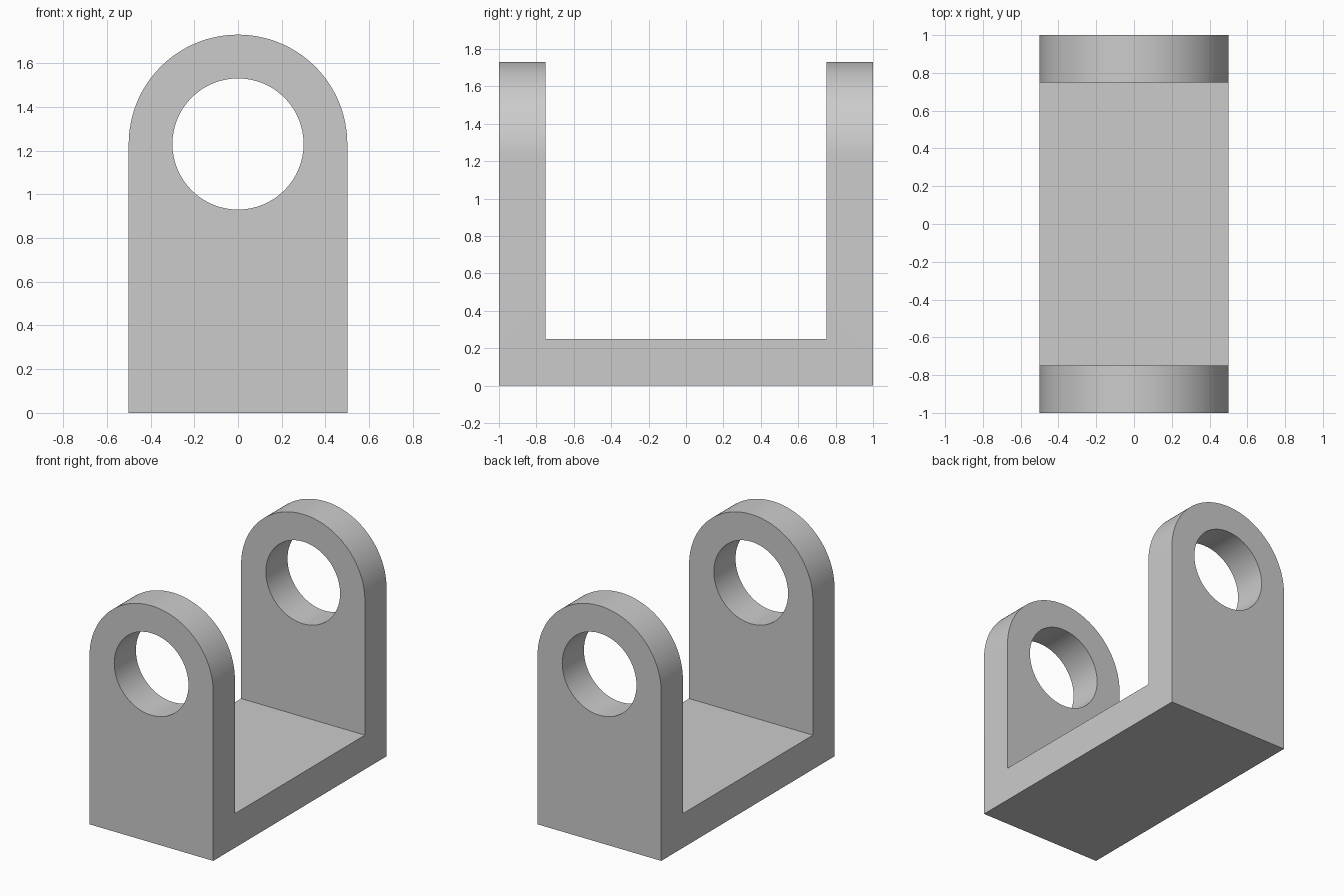
import bpy
import math

cube = bpy.data.objects.get("Cube")
if cube:
    bpy.data.objects.remove(cube, do_unlink=True)

HALF_WIDTH = 0.5
HALF_LENGTH = 1.0
EYE_HEIGHT = 1.23
HOLE_RADIUS = 0.3
WALL = 0.25
SEGMENTS = 64

grey = bpy.data.materials.new("light grey")
grey.use_nodes = True
colour = (0.6, 0.6, 0.6, 1.0)
grey.diffuse_color = colour
grey.node_tree.nodes["Principled BSDF"].inputs["Base Color"].default_value = colour


def prism(name, outline, half_depth):
    """Extrude an x-z outline along y."""
    n = len(outline)
    verts = [(x, y, z) for y in (-half_depth, half_depth) for x, z in outline]
    faces = [tuple(range(n)), tuple(reversed(range(n, 2 * n)))]
    for i in range(n):
        j = (i + 1) % n
        faces.append((j, i, i + n, j + n))
    mesh = bpy.data.meshes.new(name)
    mesh.from_pydata(verts, [], faces)
    mesh.materials.append(grey)
    obj = bpy.data.objects.new(name, mesh)
    bpy.context.collection.objects.link(obj)
    return obj


def arc(radius, sweep, steps):
    """Points around the eye centre, anticlockwise from +x."""
    return [(radius * math.cos(sweep * i / steps),
             EYE_HEIGHT + radius * math.sin(sweep * i / steps))
            for i in range(steps + 1)]


# Full-length body with a rounded top
outline = [(-HALF_WIDTH, 0), (HALF_WIDTH, 0)] + arc(HALF_WIDTH, math.pi, SEGMENTS)
bracket = prism("clevis_bracket", outline, HALF_LENGTH)

# Cutters: the round pin hole and the gap between the two lugs
hole = prism("pin_hole_cutter", arc(HOLE_RADIUS, math.tau, SEGMENTS)[:-1], HALF_LENGTH + 0.1)
gap_outline = [(-1, WALL), (1, WALL), (1, 2), (-1, 2)]
gap = prism("gap_cutter", gap_outline, HALF_LENGTH - WALL)

bpy.ops.object.select_all(action='DESELECT')
bracket.select_set(True)
bpy.context.view_layer.objects.active = bracket
for cutter in (gap, hole):
    cutter.hide_render = True
    cut = bracket.modifiers.new(cutter.name, 'BOOLEAN')
    cut.operation = 'DIFFERENCE'
    cut.solver = 'EXACT'
    cut.object = cutter
    bpy.ops.object.modifier_apply(modifier=cut.name)
    bpy.data.objects.remove(cutter, do_unlink=True)

# Smooth curved rims, crisp edges elsewhere
bpy.ops.object.shade_smooth_by_angle(angle=math.radians(30))
